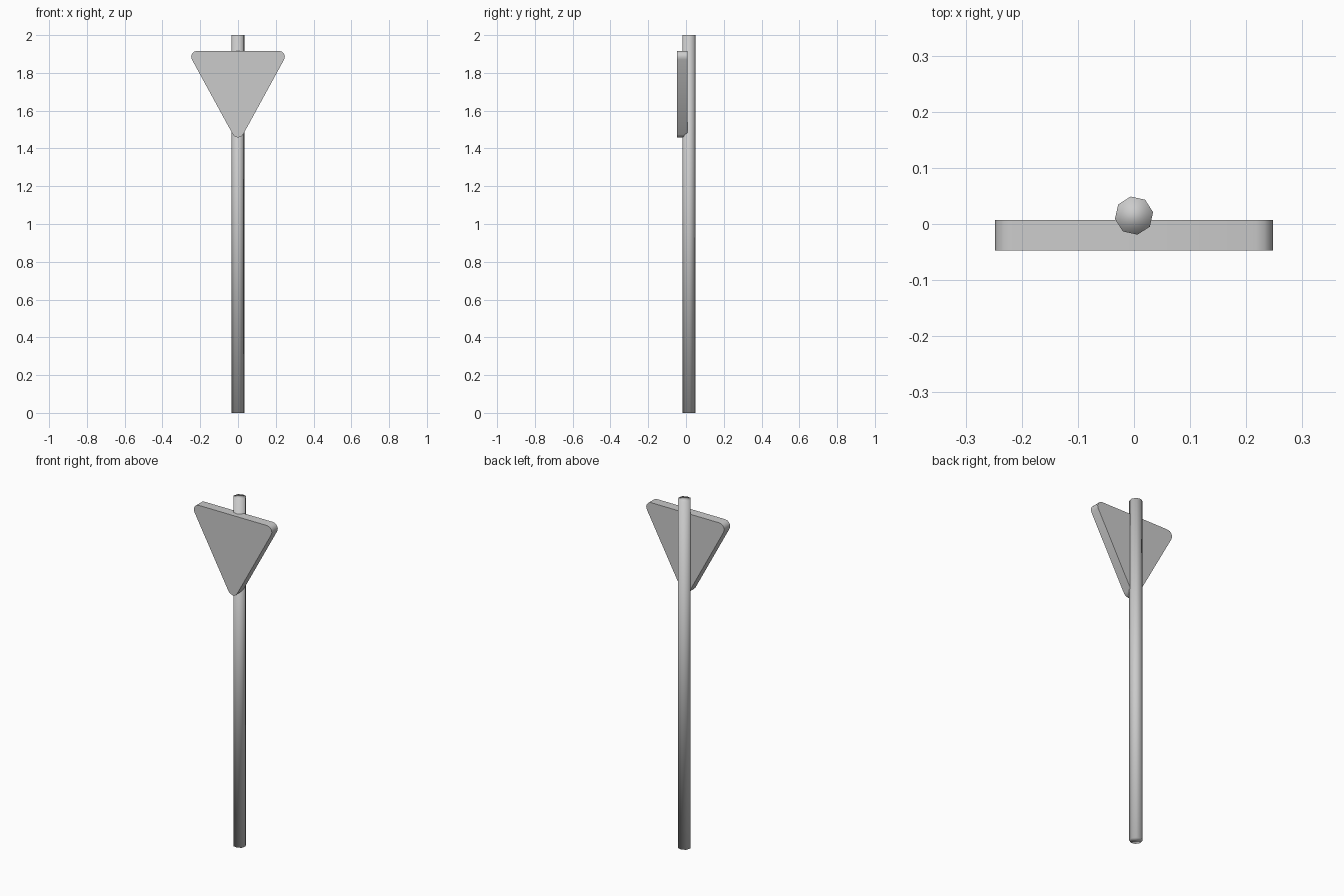
import bpy, bmesh
from math import sin, cos, radians

if "Cube" in bpy.data.objects:
    bpy.data.objects.remove(bpy.data.objects["Cube"])

# Pole: eight-sided, smooth shaded
bpy.ops.mesh.primitive_cylinder_add(vertices=8, radius=0.0345, depth=2,
                                    location=(0, 0.015, 1), rotation=(0, 0, radians(10)))
pole = bpy.context.object
pole.name = "pole"
bpy.ops.object.shade_smooth()

# Sign plate: inverted triangle with rounded corners, in front of the pole
FRONT, BACK, R, STEPS = -0.047, 0.007, 0.031, 4
corners = [((0.217, 1.886), -30), ((-0.217, 1.886), 90), ((0, 1.489), 210)]
bm = bmesh.new()
outline = []
for (cx, cz), start in corners:
    for i in range(STEPS + 1):
        a = radians(start + 120 * i / STEPS)
        outline.append(bm.verts.new((cx + R * cos(a), FRONT, cz + R * sin(a))))
face = bm.faces.new(outline)
ext = bmesh.ops.extrude_face_region(bm, geom=[face], use_keep_orig=True)
moved = [g for g in ext["geom"] if isinstance(g, bmesh.types.BMVert)]
bmesh.ops.translate(bm, vec=(0, BACK - FRONT, 0), verts=moved)
bmesh.ops.recalc_face_normals(bm, faces=bm.faces)
mesh = bpy.data.meshes.new("sign_plate")
bm.to_mesh(mesh)
bm.free()
sign = bpy.data.objects.new("sign_plate", mesh)
bpy.context.collection.objects.link(sign)
bpy.ops.object.select_all(action='DESELECT')
sign.select_set(True)
bpy.context.view_layer.objects.active = sign
bpy.ops.object.shade_smooth_by_angle(angle=radians(40))
